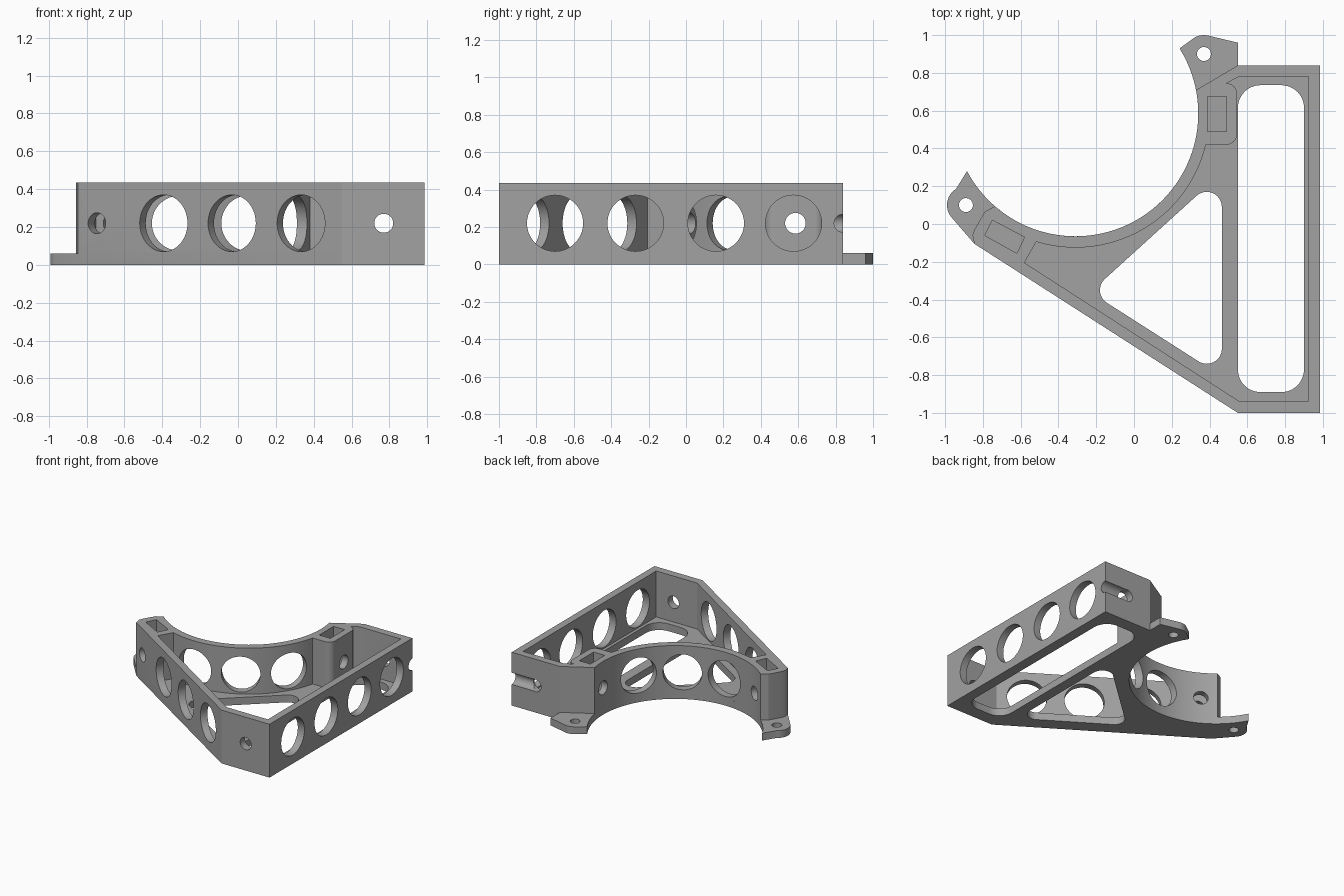
import bpy, bmesh
from math import cos, sin, radians, tau
from mathutils import Vector

if "Cube" in bpy.data.objects:
    bpy.data.objects.remove(bpy.data.objects["Cube"])

FLOOR, TOP, MID = 0.06, 0.435, 0.22
CX, CY, R, WALL = -0.31, 0.585, 0.65, 0.06


def arc(cx, cy, r, a0, a1, n):
    """Points on an arc, angles in degrees."""
    angles = [radians(a0 + (a1 - a0) * i / n) for i in range(n + 1)]
    return [(cx + r * cos(a), cy + r * sin(a)) for a in angles]


def to_object(name, bm):
    bmesh.ops.recalc_face_normals(bm, faces=bm.faces)
    mesh = bpy.data.meshes.new(name)
    bm.to_mesh(mesh)
    bm.free()
    obj = bpy.data.objects.new(name, mesh)
    bpy.context.collection.objects.link(obj)
    return obj


def prism(name, outline, z0, z1):
    bm = bmesh.new()
    face = bm.faces.new([bm.verts.new((x, y, z0)) for x, y in outline])
    moved = bmesh.ops.extrude_face_region(bm, geom=[face])["geom"]
    verts = [v for v in moved if isinstance(v, bmesh.types.BMVert)]
    bmesh.ops.translate(bm, verts=verts, vec=(0, 0, z1 - z0))
    return to_object(name, bm)


def rod(centre, direction, radius, length):
    bm = bmesh.new()
    bmesh.ops.create_cone(bm, cap_ends=True, segments=48, radius1=radius,
                          radius2=radius, depth=length)
    bm.transform(Vector(direction).to_track_quat("Z", "Y").to_matrix().to_4x4())
    bmesh.ops.translate(bm, verts=bm.verts, vec=centre)
    return to_object("cutter", bm)


def combine(target, tool, operation="DIFFERENCE"):
    mod = target.modifiers.new("boolean", "BOOLEAN")
    mod.operation, mod.solver, mod.object = operation, "EXACT", tool
    bpy.context.view_layer.objects.active = target
    bpy.ops.object.modifier_apply(modifier=mod.name)
    bpy.data.objects.remove(tool)


# Full-height body outline, with the concave cradle
body = [(0.55, -1), (0.985, -1), (0.985, 0.84), (0.55, 0.84)]
body += arc(CX, CY, R, 11, -131, 64)
body += [(-0.79, 0.065), (-0.845, -0.03), (-0.855, -0.06), (-0.845, -0.105)]
bracket = prism("bracket", body, 0, TOP)

# Base plate with the two mounting tabs
plate = [(0.55, -1), (0.985, -1), (0.985, 0.84), (0.55, 0.84), (0.55, 0.96)]
plate += arc(0.37, 0.9, 0.1, 75, 122, 10)
plate += arc(CX, CY, R, 32, -152, 83)
plate += arc(-0.89, 0.1, 0.1, 122, 222, 20)
plate += [(-0.845, -0.105)]
combine(bracket, prism("base_plate", plate, 0, FLOOR), "UNION")

# Interior pocket, leaving the walls and the two end blocks
pocket = [(0.925, 0.78), (0.925, -0.937), (0.555, -0.937), (-0.58, -0.205)]
pocket += arc(CX, CY, R + WALL, -107, -13.5, 48)
pocket += arc(0.49, 0.475, 0.055, -90, 0, 10)
pocket += arc(0.49, 0.69, 0.055, 0, 90, 10)
pocket += [(0.555, 0.78)]
combine(bracket, prism("cutter", pocket, FLOOR, TOP + 0.1))

# Nut slots in the end blocks
right_slot = [(0.39, 0.49), (0.49, 0.49), (0.49, 0.675), (0.39, 0.675)]
left_slot = [(-0.79, -0.06), (-0.62, -0.155), (-0.58, -0.07), (-0.75, 0.02)]
for slot in (right_slot, left_slot):
    combine(bracket, prism("cutter", slot, FLOOR, TOP + 0.1))

# Openings through the floor
long_slot = []
for x, y, a in ((0.78, 0.615, 0), (0.67, 0.615, 90), (0.67, -0.77, 180), (0.78, -0.77, 270)):
    long_slot += arc(x, y, 0.12, a, a + 90, 12)
triangle = arc(0.385, 0.09, 0.08, 0, 132, 16)
triangle += arc(-0.1, -0.35, 0.08, 132, 237, 16)
triangle += arc(0.385, -0.66, 0.08, 237, 360, 16)
for opening in (long_slot, triangle):
    combine(bracket, prism("cutter", opening, -0.1, 0.12))

# Tab screw holes
for x, y in ((0.37, 0.9), (-0.89, 0.1)):
    combine(bracket, rod((x, y, 0), (0, 0, 1), 0.037, 0.3))

# Large lightening holes: straight wall, slanted wall, curved wall
for y in (-0.7, -0.27, 0.16, 0.575):
    combine(bracket, rod((0.955, y, MID), (1, 0, 0), 0.15, 0.2))
for x in (-0.393, -0.032, 0.333):
    y = -1 + (0.55 - x) * 0.642
    combine(bracket, rod((x, y, MID), (0.54, 0.84, 0), 0.15, 0.2))
for a in (-30, -60, -90):
    d = Vector((cos(radians(a)), sin(radians(a)), 0))
    combine(bracket, rod(Vector((CX, CY, MID)) + d * 0.68, d, 0.145, 0.2))

# Bolt holes through the end blocks and the short walls
for a in (0, -120):
    d = Vector((cos(radians(a)), sin(radians(a)), 0))
    combine(bracket, rod(Vector((CX, CY, MID)) + d * 0.76, d, 0.055, 0.36))
for y in (-0.97, 0.81):
    combine(bracket, rod((0.77, y, MID), (0, 1, 0), 0.05, 0.2))

# Cable groove on the back wall
combine(bracket, rod((0.9, 0.84, MID), (1, 0, 0), 0.048, 0.26))

# Grey finish
grey = bpy.data.materials.new("grey")
grey.use_nodes = True
colour = (0.36, 0.36, 0.36, 1)
grey.diffuse_color = colour
grey.node_tree.nodes["Principled BSDF"].inputs["Base Color"].default_value = colour
bracket.data.materials.clear()
bracket.data.materials.append(grey)

bpy.ops.object.select_all(action="DESELECT")
bracket.select_set(True)
bpy.context.view_layer.objects.active = bracket
bpy.ops.object.shade_smooth_by_angle(angle=radians(30))
